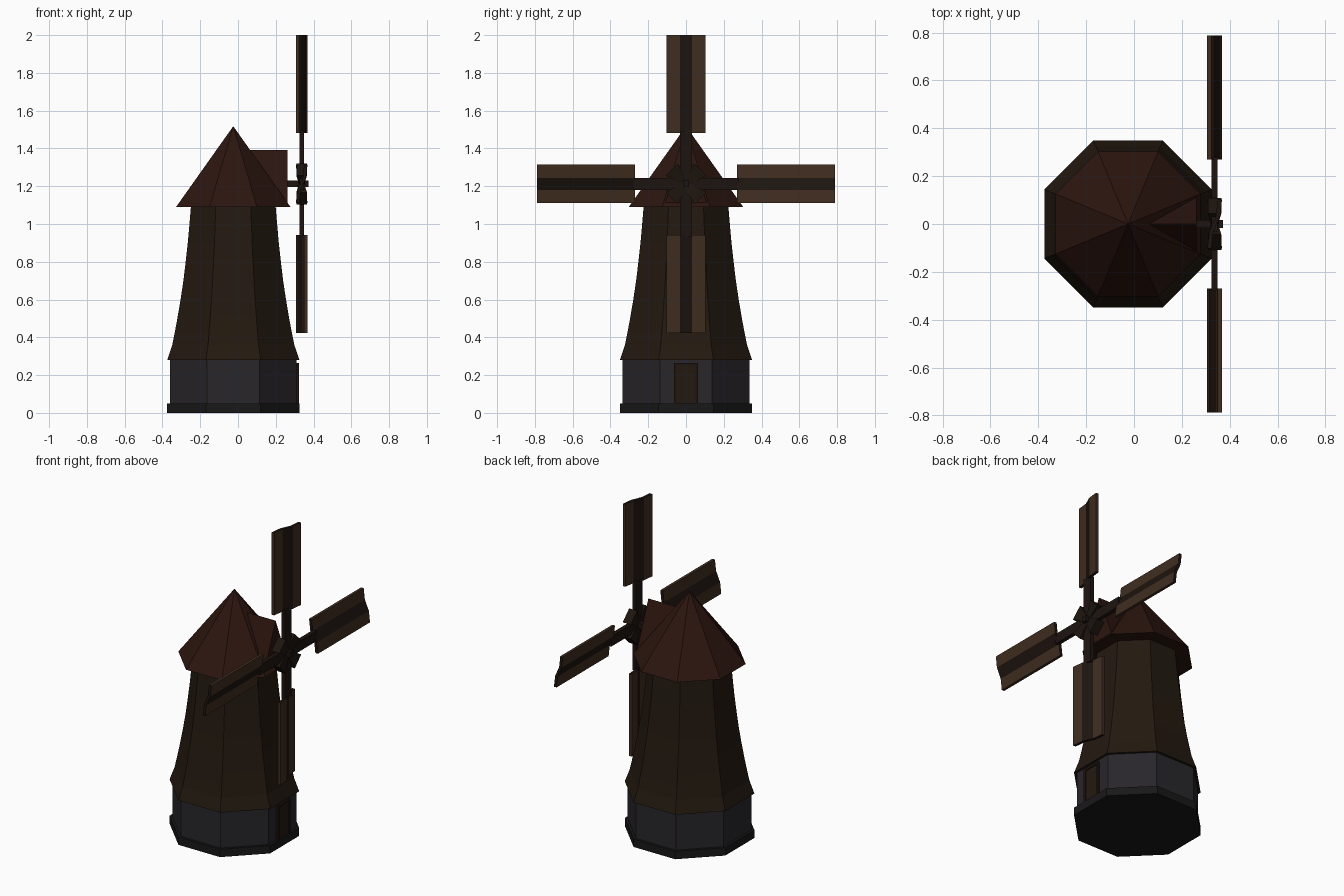
import bpy
from math import cos, sin, pi
from mathutils import Matrix, Vector

if "Cube" in bpy.data.objects:
    bpy.data.objects.remove(bpy.data.objects["Cube"])

CX = -0.025                      # tower axis
HUB = Vector((0.337, 0, 1.212))  # sail centre


def material(name, rgb):
    m = bpy.data.materials.new(name)
    m.diffuse_color = (*rgb, 1)
    m.use_nodes = True
    m.node_tree.nodes["Principled BSDF"].inputs["Base Color"].default_value = m.diffuse_color
    return m


SIDING = material("siding_wood", (0.0165, 0.0095, 0.005))
ROOF = material("roof_red", (0.025, 0.0075, 0.0045))
STONE = material("stone", (0.021, 0.019, 0.023))
PLINTH = material("dark_stone", (0.01, 0.009, 0.01))
SAIL = material("sail_wood", (0.05, 0.026, 0.014))
DARK = material("dark_wood", (0.012, 0.007, 0.0045))


def make(name, verts, faces, mat, matrix=None):
    me = bpy.data.meshes.new(name)
    me.from_pydata([tuple(v) for v in verts], [], faces)
    if matrix:
        me.transform(matrix)
    me.materials.append(mat)
    ob = bpy.data.objects.new(name, me)
    bpy.context.collection.objects.link(ob)
    return ob


def octagon(name, profile, mat):
    """Stack octagonal rings given as (apothem, z), capped at both ends."""
    verts, faces = [], []
    for a, z in profile:
        r = a / cos(pi / 8)
        verts += [(CX + r * cos(pi / 8 + k * pi / 4), r * sin(pi / 8 + k * pi / 4), z)
                  for k in range(8)]
    for i in range(len(profile) - 1):
        for k in range(8):
            n = (k + 1) % 8
            faces.append((i * 8 + k, i * 8 + n, i * 8 + 8 + n, i * 8 + 8 + k))
    faces.append(tuple(range(7, -1, -1)))
    faces.append(tuple(range(len(verts) - 8, len(verts))))
    return make(name, verts, faces, mat)


def prism(name, section, axis, lo, hi, mat, matrix=None):
    """Extrude a closed section along 'x' (section is y,z) or 'z' (section is x,y)."""
    n = len(section)
    put = (lambda p, t: (t, p[0], p[1])) if axis == 'x' else (lambda p, t: (p[0], p[1], t))
    verts = [put(p, t) for t in (lo, hi) for p in section]
    faces = [(i, (i + 1) % n, n + (i + 1) % n, n + i) for i in range(n)]
    faces += [tuple(range(n - 1, -1, -1)), tuple(range(n, 2 * n))]
    return make(name, verts, faces, mat, matrix)


def rect(x0, x1, y0, y1):
    return [(x0, y0), (x1, y0), (x1, y1), (x0, y1)]


# Stone base
octagon("plinth", [(0.35, 0), (0.35, 0.05)], PLINTH)
octagon("stone_wall", [(0.335, 0.05), (0.335, 0.3)], STONE)

# Flared tower
octagon("tower_siding", [(0.35, 0.28), (0.323, 0.36), (0.309, 0.43), (0.296, 0.5),
                         (0.279, 0.6), (0.264, 0.7), (0.252, 0.8), (0.241, 0.9),
                         (0.232, 1.0), (0.222, 1.12)], SIDING)

# Roof and gabled dormer behind the sails
octagon("cap_roof", [(0.303, 1.09), (0.0005, 1.517)], ROOF)
prism("roof_dormer", [(-0.12, 1.095), (0.12, 1.095), (0, 1.393)], 'x', 0.0, 0.262, ROOF)

# Door with frame
prism("door", rect(-0.05, 0.05, 0.05, 0.252), 'x', 0.29, 0.316, SIDING)
for s in (-1, 1):
    prism("door_post", rect(s * 0.056 - 0.007, s * 0.056 + 0.007, 0.05, 0.265),
          'x', 0.29, 0.322, DARK)
prism("door_lintel", rect(-0.049, 0.049, 0.252, 0.265), 'x', 0.29, 0.322, DARK)

# Axle
prism("axle", rect(-0.017, 0.017, HUB.z - 0.017, HUB.z + 0.017), 'x', 0.15, 0.373, DARK)

# Four sails: arm plus one wavy pitched blade with a dark middle strip
CENTRE = [(-0.022, -0.102), (-0.014, -0.032), (0.014, 0.032), (0.022, 0.102)]
BLADE = [(x + 0.009, y) for x, y in CENTRE] + [(x - 0.009, y) for x, y in reversed(CENTRE)]
for q in range(4):
    M = Matrix.Translation(HUB) @ Matrix.Rotation(q * pi / 2, 4, 'X')
    prism("sail_arm", rect(-0.0125, 0.0125, -0.032, 0.032), 'z', 0, 0.28, DARK, M)
    blade = prism("sail_blade", BLADE, 'z', 0.27, 0.788, SAIL, M)
    blade.data.materials.append(DARK)
    for f in (1, 5, 8, 9):       # middle strip on both sides, end caps
        blade.data.polygons[f].material_index = 1

    # Flared hub braces on the diagonals
    D = M @ Matrix.Rotation(pi / 4, 4, 'X')
    verts = [(x * w, y * h, z) for w, h, z in ((0.012, 0.014, 0), (0.028, 0.045, 0.108))
             for x, y in ((-1, -1), (1, -1), (1, 1), (-1, 1))]
    make("hub_brace", verts, [(3, 2, 1, 0), (4, 5, 6, 7), (0, 1, 5, 4), (1, 2, 6, 5),
                              (2, 3, 7, 6), (3, 0, 4, 7)], DARK, D)
